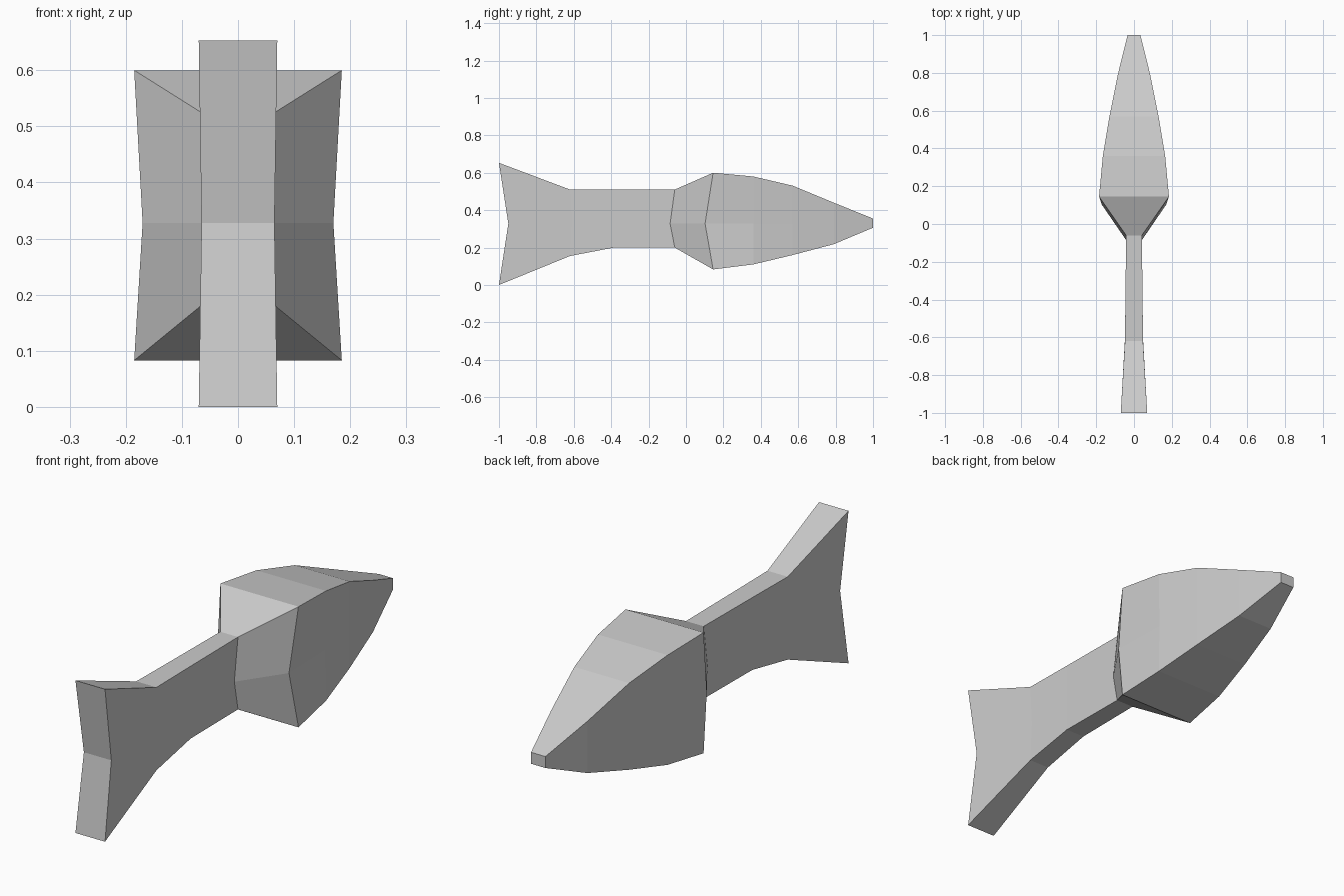
import bpy
import bmesh

cube = bpy.data.objects.get("Cube")
if cube:
    bpy.data.objects.remove(cube, do_unlink=True)

# Single plain material
grey = bpy.data.materials.new("light_grey")
grey.use_nodes = True
colour = (0.6, 0.6, 0.6, 1)
grey.diffuse_color = colour
grey.node_tree.nodes["Principled BSDF"].inputs["Base Color"].default_value = colour

# Cross-sections: y, half width, bottom, top, waist y, waist half width
STATIONS = [
    (-1.00, 0.070, 0.000, 0.653, -0.95, 0.065),   # flared tail
    (-0.62, 0.048, 0.155, 0.510, -0.61, 0.048),
    (-0.385, 0.045, 0.200, 0.510, -0.385, 0.045),  # shaft
    (-0.06, 0.042, 0.200, 0.510, -0.085, 0.042),  # neck
    (0.145, 0.185, 0.083, 0.600, 0.102, 0.170),   # collar rim
    (0.36, 0.165, 0.110, 0.580, 0.36, 0.163),     # tapered head
    (0.57, 0.130, 0.160, 0.531, 0.57, 0.130),
    (0.79, 0.086, 0.218, 0.440, 0.79, 0.086),
    (1.00, 0.034, 0.306, 0.355, 1.00, 0.034),     # blunt tip
]
WAIST_Z = 0.328


def loft(name, stations):
    """Join six-sided sections into one closed body."""
    bm = bmesh.new()
    rings = []
    for y, w, low, high, wy, ww in stations:
        points = [(-w, y, low), (w, y, low), (ww, wy, WAIST_Z),
                  (w, y, high), (-w, y, high), (-ww, wy, WAIST_Z)]
        rings.append([bm.verts.new(p) for p in points])
    for a, b in zip(rings, rings[1:]):
        for i in range(6):
            j = (i + 1) % 6
            bm.faces.new((a[i], a[j], b[j], b[i]))
    # Each end is split at the waist
    for r in (rings[0], rings[-1]):
        bm.faces.new((r[0], r[1], r[2], r[5]))
        bm.faces.new((r[5], r[2], r[3], r[4]))
    bmesh.ops.recalc_face_normals(bm, faces=bm.faces)
    mesh = bpy.data.meshes.new(name)
    bm.to_mesh(mesh)
    bm.free()
    mesh.materials.append(grey)
    obj = bpy.data.objects.new(name, mesh)
    bpy.context.collection.objects.link(obj)
    return obj


loft("finned_dart_body", STATIONS)
